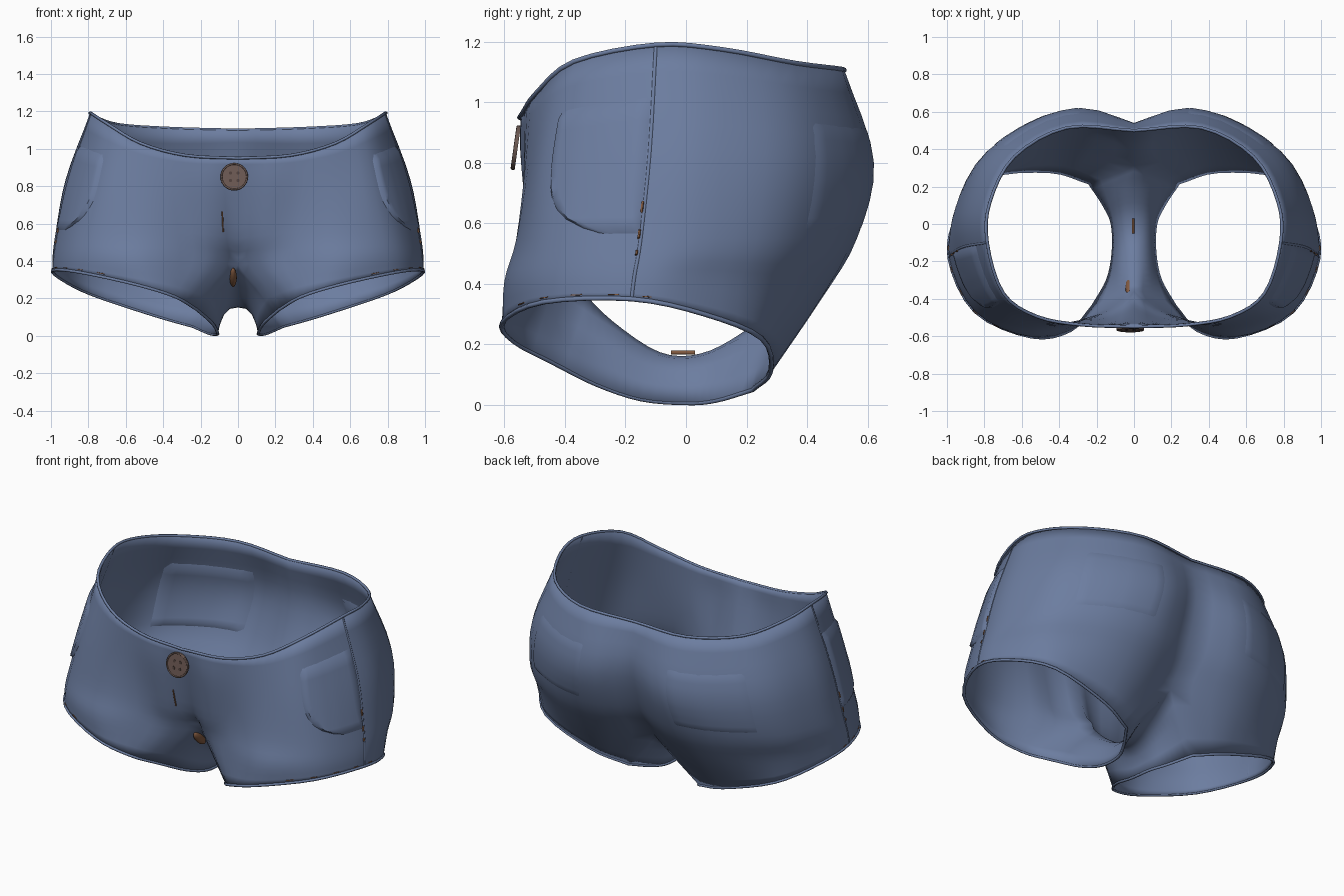
import bpy, bmesh, math
from mathutils import Vector

if "Cube" in bpy.data.objects:
    bpy.data.objects.remove(bpy.data.objects["Cube"])


def material(name, rgb):
    m = bpy.data.materials.new(name)
    m.use_nodes = True
    m.diffuse_color = (*rgb, 1)
    m.node_tree.nodes["Principled BSDF"].inputs["Base Color"].default_value = (*rgb, 1)
    return m


DENIM = material("denim blue", (0.15, 0.205, 0.35))
BROWN = material("button brown", (0.15, 0.1, 0.085))
DARK = material("button hole dark", (0.08, 0.052, 0.045))
THREAD = material("stitch brown", (0.22, 0.1, 0.05))
STEP = 4


def spline(pts, n=STEP):
    """Catmull-Rom through the points, n samples per span."""
    p = [2 * pts[0] - pts[1], *pts, 2 * pts[-1] - pts[-2]]
    out = []
    for a, b, c, d in zip(p, p[1:], p[2:], p[3:]):
        for k in range(n):
            t = k / n
            out.append(b + (c - a) * t / 2 + (2 * a - 5 * b + 4 * c - d) * t * t / 2
                       + (3 * b - a - 3 * c + d) * t ** 3 / 2)
    return out + [pts[-1].copy()]


def ring(*pts):
    return [Vector(p) for p in pts]


def surface(rows):
    """Dense grid [row][column] from a few control rows."""
    dense = [spline(r) for r in rows]
    cols = [spline(list(c)) for c in zip(*dense)]
    return [list(r) for r in zip(*cols)]


def finish(name, bm, mat, mirror=False, thick=0, angle=50):
    me = bpy.data.meshes.new(name)
    bm.to_mesh(me)
    bm.free()
    ob = bpy.data.objects.new(name, me)
    bpy.context.collection.objects.link(ob)
    me.materials.append(mat)
    if mirror:
        ob.modifiers.new("Mirror", "MIRROR").merge_threshold = 0.001
    if thick:
        s = ob.modifiers.new("Solidify", "SOLIDIFY")
        s.thickness, s.offset = thick, -1
    bpy.ops.object.select_all(action="DESELECT")
    ob.select_set(True)
    bpy.context.view_layer.objects.active = ob
    bpy.ops.object.shade_smooth_by_angle(angle=math.radians(angle))
    return ob


def add_grid(bm, grid):
    vs = [[bm.verts.new(p) for p in r] for r in grid]
    for top, low in zip(vs, vs[1:]):
        for i in range(len(top) - 1):
            bm.faces.new((low[i], low[i + 1], top[i + 1], top[i]))


# Half rings, front centre round the hip to back centre
waist = ring((0, -.55, .95), (.28, -.54, .965), (.52, -.495, 1.03), (.7, -.37, 1.135), (.785, -.1, 1.19),
             (.77, .12, 1.175), (.64, .36, 1.13), (.36, .515, 1.11), (0, .5, 1.1))
upper = ring((0, -.515, .8), (.28, -.535, .8), (.55, -.52, .8), (.77, -.425, .81), (.905, -.12, .84),
             (.9, .12, .84), (.76, .4, .82), (.38, .605, .8), (0, .54, .84))
lower = ring((0, -.44, .52), (.25, -.515, .55), (.55, -.56, .55), (.83, -.45, .55), (.965, -.15, .55),
             (.95, .1, .55), (.8, .36, .55), (.42, .55, .55), (0, .46, .55))
thigh = ring((0, -.36, .38), (.24, -.51, .4), (.55, -.6, .41), (.85, -.465, .43), (.985, -.17, .43),
             (.95, .06, .42), (.8, .29, .39), (.42, .45, .36), (0, .32, .34))
hem = ring((.22, -.44, .14), (.34, -.57, .21), (.55, -.605, .275), (.85, -.47, .34), (.99, -.18, .35),
           (.94, .06, .3), (.78, .25, .22), (.45, .28, .11), (.24, .22, .05))
# Inner leg, back to front under the crotch
crotch = [thigh[-1], *ring((0, .19, .23), (0, .05, .16), (0, -.09, .165), (0, -.25, .27)), thigh[0]]
inseam = [hem[-1], *ring((.16, .1, .015), (.115, 0, .007), (.11, -.15, .02), (.14, -.3, .07)), hem[0]]
beyond = [lower[-1], *[Vector((-p.x, p.y, p.z)) for p in inseam[1:-1]], lower[0]]

outer = surface([waist, upper, lower, thigh, hem])
inner = surface([beyond, crotch, inseam])[STEP:]
for row in outer[:3 * STEP + 1]:  # keep the centre seam closed
    row[0].x = row[-1].x = 0
    for p in row:
        p.x = max(p.x, 0)
for j, row in enumerate(outer):  # full cloth either side of the centre seams
    for i in range(1, STEP):
        swell = 0.025 * math.sin(math.pi * i / STEP) * math.sin(math.pi * j / (len(outer) - 1))
        row[i].y -= swell
        row[-1 - i].y += swell
for j, row in enumerate(inner):  # rounded arch between the legs
    for i, p in enumerate(row):
        swell = math.sin(math.pi * j / STEP) * math.sin(math.pi * i / (len(row) - 1))
        p.x += 0.022 * swell
        p.z += 0.012 * swell

bm = bmesh.new()
add_grid(bm, outer)
add_grid(bm, inner)
bmesh.ops.remove_doubles(bm, verts=bm.verts, dist=0.0005)
finish("shorts_body", bm, DENIM, mirror=True, thick=0.01)


def on_cloth(u, v, lift=0.0):
    """Point on the outer cloth: u counts columns, v counts rings."""
    def at(a, b):
        a = min(max(a * STEP, 0), len(outer[0]) - 1.001)
        b = min(max(b * STEP, 0), len(outer) - 1.001)
        i, j = int(a), int(b)
        return (outer[j][i].lerp(outer[j][i + 1], a - i)).lerp(
            outer[j + 1][i].lerp(outer[j + 1][i + 1], a - i), b - j)
    e = 0.15
    n = (at(u + e, v) - at(u - e, v)).cross(at(u, v - e) - at(u, v + e)).normalized()
    return at(u, v) + n * lift


def patch(name, u0, u1, v0, v1, lift, mat, n=12, taper=0.0, rim=-0.006):
    """Raised panel following the cloth; taper rounds its lower front corner."""
    bm = bmesh.new()
    grid = []
    for j in range(n + 1):
        row = []
        b = j / n
        start = u1 - (u1 - u0) * (1 - taper * b ** 5)
        for i in range(n + 1):
            edge = i in (0, n) or j in (0, n)
            row.append(on_cloth(start + (u1 - start) * i / n, v0 + (v1 - v0) * b, rim if edge else lift))
        grid.append(row)
    add_grid(bm, grid)
    finish(name, bm, mat, mirror=True)


def tube(name, pts, radius, mat, closed=False, mirror=True):
    """Round cord along a path."""
    cu = bpy.data.curves.new(name, "CURVE")
    cu.dimensions = "3D"
    cu.bevel_depth, cu.bevel_resolution, cu.use_fill_caps = radius, 2, True
    sp = cu.splines.new("POLY")
    sp.points.add(len(pts) - 1)
    for q, p in zip(sp.points, pts):
        q.co = (*p, 1)
    sp.use_cyclic_u = closed
    tmp = bpy.data.objects.new(name + "_path", cu)
    bm = bmesh.new()
    bpy.context.collection.objects.link(tmp)
    me = bpy.data.meshes.new_from_object(tmp.evaluated_get(bpy.context.evaluated_depsgraph_get()))
    bm.from_mesh(me)
    bpy.data.objects.remove(tmp)
    bpy.data.meshes.remove(me)
    return finish(name, bm, mat, mirror=mirror)


# Rolled edges and side seams
half = outer[0]
tube("waist_roll", half + [Vector((-p.x, p.y, p.z)) for p in half[-2:0:-1]], 0.008, DENIM, True, False)
tube("hem_roll", outer[-1] + inner[-1][1:-1], 0.008, DENIM, True)
tube("side_seam", [on_cloth(4, k / 8, -0.004) for k in range(33)], 0.007, DENIM)

# Pockets, with the back pocket linings inside
patch("front_pocket", 2.85, 4, 0.45, 1.97, 0.014, DENIM, taper=0.7)
patch("back_pocket", 6.05, 7.3, 0.55, 1.95, 0.004, DENIM)
patch("back_pocket_lining", 5.85, 7.2, 0.6, 2.1, -0.024, DENIM)

# Thread showing along hems, side seams, the fly and inside the crotch
for k in range(5):
    patch("hem_stitch", 2.5 + k * 0.4, 2.68 + k * 0.4, 3.8, 3.86, 0.004, THREAD, n=4)
for k in range(3):
    patch("side_stitch", 3.96, 4.0, 1.5 + k * 0.35, 1.68 + k * 0.35, 0.007, THREAD, n=4)
fly = [on_cloth(0.32, 1.5 + k / 10) for k in range(5)]
tube("fly_stitch", [Vector((-p.x, p.y, p.z)) for p in fly], 0.004, THREAD, mirror=False)
tube("inner_stitch", ring((-.005, .03, .173), (-.005, -.05, .173)), 0.007, THREAD, mirror=False)

# Thread knot at the crotch
bm = bmesh.new()
bmesh.ops.create_uvsphere(bm, u_segments=12, v_segments=8, radius=1)
knot = finish("crotch_stitch", bm, THREAD)
knot.scale = (0.02, 0.026, 0.07)
knot.location = (-0.026, -0.338, 0.312)
knot.rotation_euler.x = math.radians(48)


# Button with raised rim and four holes, leaning out at the bottom
def place_on_fly(ob):
    ob.location = (-0.02, -0.561, 0.85)
    ob.rotation_euler.x = math.radians(82)


def disc(name, radius, depth, mat, x=0, y=0, z=0, sides=32):
    bm = bmesh.new()
    bmesh.ops.create_cone(bm, cap_ends=True, segments=sides, radius1=radius, radius2=radius, depth=depth)
    bmesh.ops.translate(bm, verts=bm.verts, vec=(x, y, z))
    place_on_fly(finish(name, bm, mat, angle=30))


disc("button", 0.074, 0.01, BROWN)
rim = [Vector((0.069 * math.cos(a), 0.069 * math.sin(a), 0.004))
       for a in (math.tau * k / 32 for k in range(32))]
place_on_fly(tube("button_rim", rim, 0.005, BROWN, True, False))
for sx in (-1, 1):
    for sy in (-1, 1):
        disc("button_hole", 0.009, 0.004, DARK, sx * 0.02, sy * 0.02, 0.005, 12)
